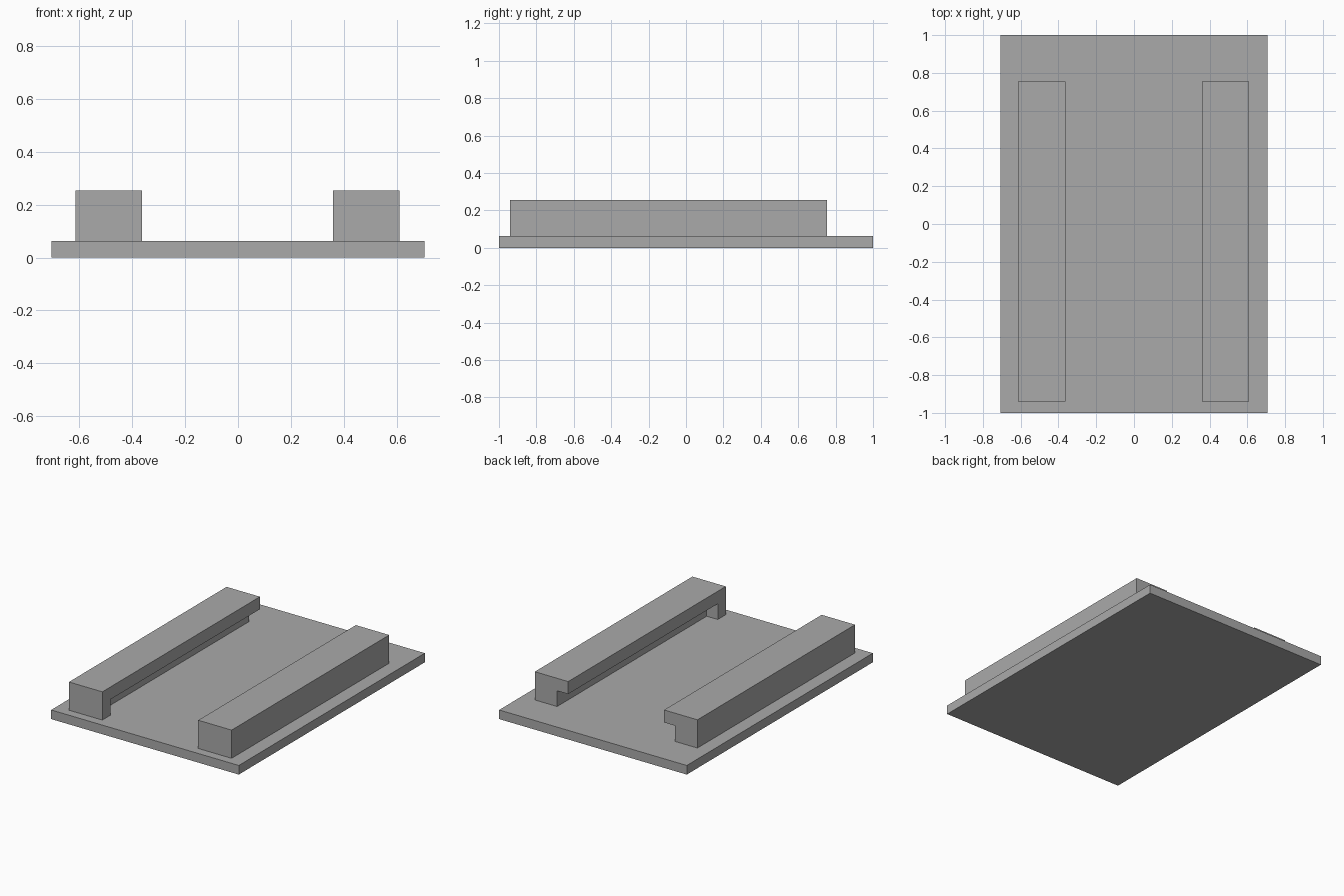
import bpy
import bmesh

cube = bpy.data.objects.get("Cube")
if cube:
    bpy.data.objects.remove(cube, do_unlink=True)

# One plain grey for everything
grey = bpy.data.materials.new("plain_grey")
grey.use_nodes = True
GREY = (0.4, 0.4, 0.4, 1)
grey.diffuse_color = GREY
grey.node_tree.nodes["Principled BSDF"].inputs["Base Color"].default_value = GREY


def box(name, low, high):
    """Box between two opposite corners."""
    bm = bmesh.new()
    bmesh.ops.create_cube(bm, size=1)
    for v in bm.verts:
        v.co = [lo + (c + 0.5) * (hi - lo) for c, lo, hi in zip(v.co, low, high)]
    mesh = bpy.data.meshes.new(name)
    bm.to_mesh(mesh)
    bm.free()
    mesh.materials.append(grey)
    obj = bpy.data.objects.new(name, mesh)
    bpy.context.collection.objects.link(obj)
    return obj


BASE_TOP, RAIL_TOP, GROOVE_TOP = 0.062, 0.254, 0.169
FRONT, BACK, STOP = -0.94, 0.754, 0.086
RAIL_WIDTH, GROOVE_DEPTH = 0.251, 0.083

# Flat base plate
box("base_plate", (-0.706, -1, 0), (0.706, 1, BASE_TOP))

# Rails, each with an inner groove open at the back and stopped at the front
for name, inner, side in (("left_rail", 0.359, 1), ("right_rail", -0.363, -1)):
    xs = sorted((inner, inner + side * RAIL_WIDTH))
    rail = box(name, (xs[0], FRONT, BASE_TOP), (xs[1], BACK, RAIL_TOP))

    # Groove cutter, overshooting the rail on its open sides
    xs = sorted((inner - side * 0.1, inner + side * GROOVE_DEPTH))
    cutter = box(name + "_groove_cutter", (xs[0], FRONT + STOP, BASE_TOP - 0.1),
                 (xs[1], BACK + 0.1, GROOVE_TOP))
    cutter.hide_render = True
    cutter.hide_viewport = True

    groove = rail.modifiers.new("groove", 'BOOLEAN')
    groove.operation = 'DIFFERENCE'
    groove.solver = 'EXACT'
    groove.object = cutter
